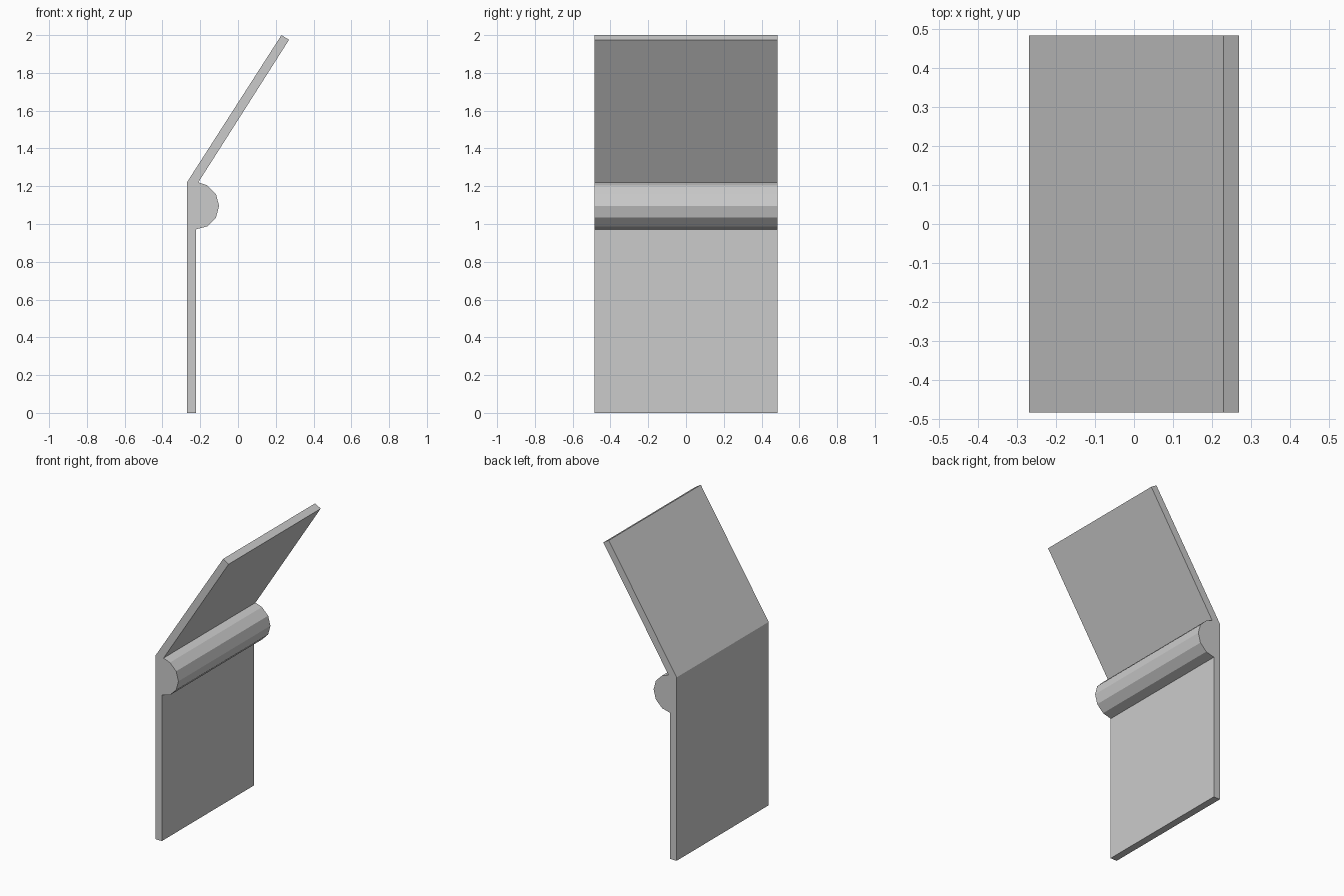
import bpy, bmesh, math

if "Cube" in bpy.data.objects:
    bpy.data.objects.remove(bpy.data.objects["Cube"])

HALF_WIDTH = 0.484


def extrude_profile(name, points):
    """Extrude an x-z profile across the full width."""
    bm = bmesh.new()
    face = bm.faces.new([bm.verts.new((x, -HALF_WIDTH, z)) for x, z in points])
    ext = bmesh.ops.extrude_face_region(bm, geom=[face])
    moved = [g for g in ext["geom"] if isinstance(g, bmesh.types.BMVert)]
    bmesh.ops.translate(bm, verts=moved, vec=(0, 2 * HALF_WIDTH, 0))
    bmesh.ops.recalc_face_normals(bm, faces=bm.faces)
    mesh = bpy.data.meshes.new(name)
    bm.to_mesh(mesh)
    bm.free()
    obj = bpy.data.objects.new(name, mesh)
    bpy.context.collection.objects.link(obj)
    return obj


BACK, FRONT = -0.27, -0.222
CX, CZ, R = -0.225, 1.096, 0.125
LOW, HIGH = CZ - R, CZ + R

# Upright lower leaf
extrude_profile("lower_leaf", [(BACK, 0), (FRONT, 0), (FRONT, LOW), (BACK, LOW)])

# Half-round knuckle with a flat back, six facets
arc = [(CX + R * math.cos(math.radians(a)), CZ + R * math.sin(math.radians(a)))
       for a in range(-90, 90, 30)]
extrude_profile("hinge_knuckle", [(BACK, LOW)] + arc + [(-0.21, HIGH), (BACK, HIGH)])

# Slanted upper leaf
extrude_profile("upper_leaf", [(BACK, HIGH), (-0.21, HIGH), (0.27, 1.975), (0.23, 2.0)])
